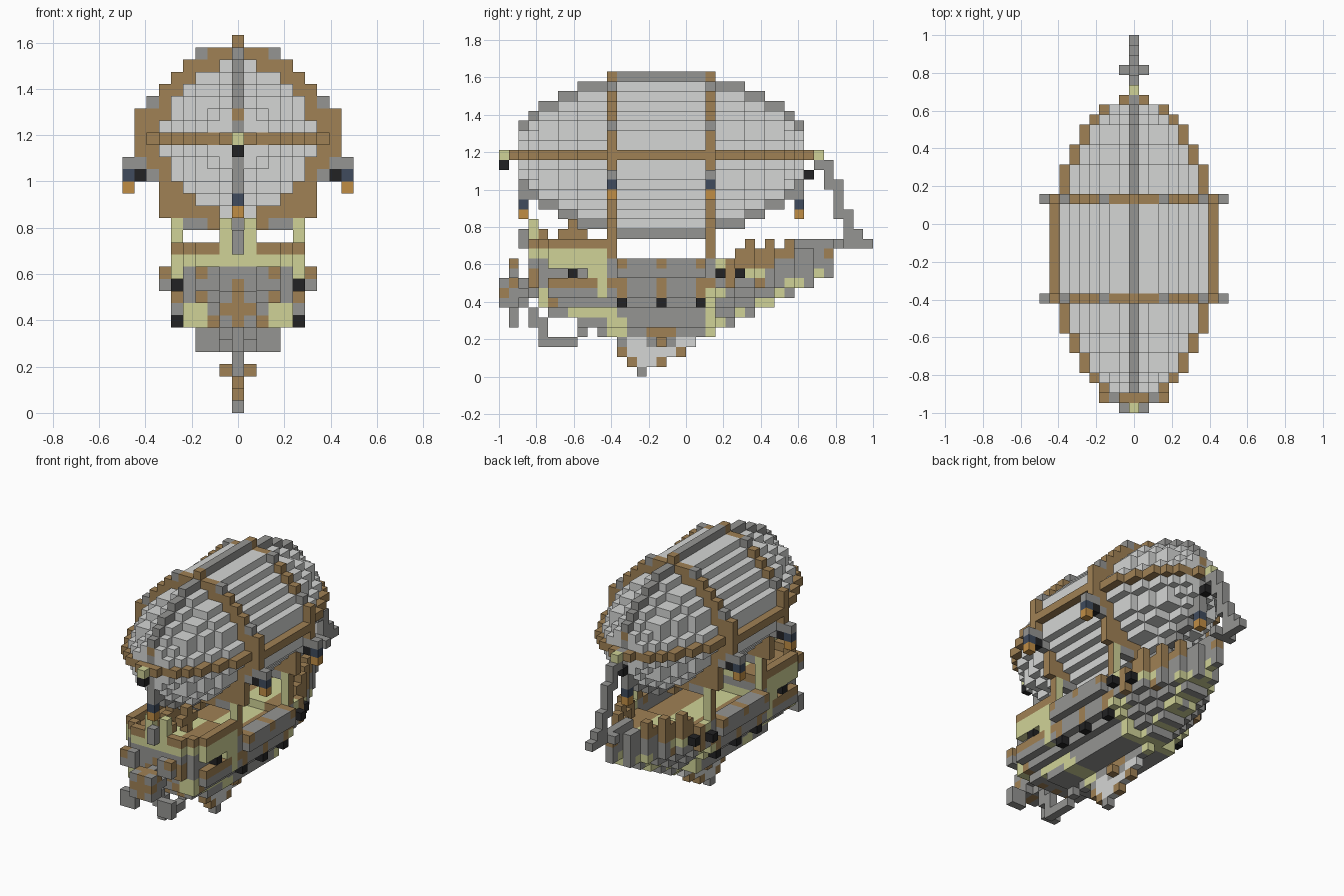
import bpy, bmesh
from mathutils import Vector

if "Cube" in bpy.data.objects:
    bpy.data.objects.remove(bpy.data.objects["Cube"], do_unlink=True)

U = 2 / 38          # edge of one block
MID = 16            # lengthwise centre of the balloon
AXIS = 22           # height of the balloon axis

COLOURS = {
    "canvas": (0.66, 0.67, 0.66), "stone": (0.30, 0.30, 0.29), "wood": (0.35, 0.22, 0.09),
    "pale_wood": (0.63, 0.65, 0.31), "coal": (0.016, 0.016, 0.017),
    "lamp_blue": (0.05, 0.07, 0.11), "lamp_glow": (0.53, 0.27, 0.06),
}
NAMES = list(COLOURS)
MATS = []
for name, rgb in COLOURS.items():
    m = bpy.data.materials.new(name)
    m.use_nodes = True
    m.diffuse_color = (*rgb, 1)
    bsdf = m.node_tree.nodes["Principled BSDF"]
    bsdf.inputs["Base Color"].default_value = (*rgb, 1)
    bsdf.inputs["Roughness"].default_value = 0.9
    MATS.append(m)

parts = {}          # part name -> blocks {(i, j, k): colour}; earlier parts win shared blocks


def part(name):
    parts[name] = {}
    return parts[name]


def put(cells, i, j, k, colour):
    """Set a block and its mirror image."""
    cells[i, j, k] = cells[-i, j, k] = colour


def build(name, cells, solid):
    """Mesh the faces of the blocks that no other block covers."""
    bm = bmesh.new()
    for cell, colour in cells.items():
        centre = Vector((cell[0], cell[1] - 18.5, cell[2] + 0.5))
        for axis in range(3):
            for s in (-1, 1):
                n = Vector((0, 0, 0))
                n[axis] = s
                if tuple(int(c + d) for c, d in zip(cell, n)) in solid:
                    continue
                a = Vector((0, 0, 0))
                a[(axis + 1) % 3] = 0.5
                b = n.cross(a)
                f = centre + n * 0.5
                face = bm.faces.new([bm.verts.new((f + p) * U) for p in (a + b, b - a, -a - b, a - b)])
                # Posts are pale on their front and back, dark on their sides
                shown = ("pale_wood" if axis == 1 else "wood") if colour == "post" else colour
                face.material_index = NAMES.index(shown)
    bmesh.ops.remove_doubles(bm, verts=bm.verts, dist=U / 100)
    me = bpy.data.meshes.new(name)
    bm.to_mesh(me)
    bm.free()
    for m in MATS:
        me.materials.append(m)
    bpy.context.collection.objects.link(bpy.data.objects.new(name, me))


def radius(j):
    """Balloon frame radius in blocks along the length."""
    d = abs(j - MID)
    for limit, r in ((5, 8), (8, 7), (10, 6), (12, 5), (13, 4), (14, 3), (15, 1)):
        if d <= limit:
            return r
    return 0


# Hanging lamps
lamps = part("hanging_lamps")
for j in (2, 30):
    for k, c in ((18, "stone"), (17, "lamp_blue"), (16, "lamp_glow")):
        lamps[0, j, k] = c
for j in (11, 21):
    for k, c in ((20, "stone"), (19, "lamp_blue"), (18, "lamp_glow")):
        put(lamps, 9, j, k, c)
    put(lamps, 8, j, 20, "stone")
    put(lamps, 8, j, 19, "coal")
lamps[0, 0, 21] = lamps[0, 31, 20] = "coal"

# Two octagonal frames with posts down to the ship
for label, j in (("front_frame", 11), ("back_frame", 21)):
    ring = part(label)
    for i in range(9):
        for k in range(-7, 8):
            if i + abs(k) <= 10:
                put(ring, i, j, AXIS + k, "stone" if i + abs(k) == 10 and i in (3, 7) else "wood")
    for k in (-8, 8):
        ring[0, j, AXIS + k] = "wood"
    for i, k in ((6, 17), (6, 16), (5, 16)):
        put(ring, i, j, k, "wood")
    put(ring, 4, j, 15, "stone")
    for k in range(12, 16):
        put(ring, 5, j, k, "post")

# Waist band and spine around the balloon
band, spine = part("waist_band"), part("balloon_spine")
for j in range(33):
    h = radius(j)
    for i in range(h + 1):
        put(band, i, j, AXIS, "wood")
    if h > 1:
        for k in range(1, h + 1):
            spine[0, j, AXIS + k] = spine[0, j, AXIS - k] = "wood" if h == 3 and k == 2 else "stone"
        for k in range(1, 3):
            spine[0, j, AXIS - k] = "stone"
for j in (0, 32):
    band[0, j, AXIS] = "pale_wood"
band[0, 31, AXIS] = "stone"

# Balloon canvas
canvas = part("balloon_canvas")
for j in range(2, 31):
    h = radius(j)
    for i in range(h):
        for k in range(1 - h, h):
            if i * i + k * k < (h - 0.7) ** 2 and i + abs(k) <= 9:
                put(canvas, i, j, AXIS + k, "canvas")

# Cannons along both sides
cannons = part("cannons")
for i, j, k in ((5, 12, 7), (5, 16, 7), (5, 20, 7), (5, 7, 10), (6, 22, 10), (5, 24, 10)):
    put(cannons, i, j, k, "coal")


# Ship hull: keel height and width along the length
def keel(j):
    if j < 11:
        return {10: 4, 9: 5, 8: 5, 4: 7, 3: 9}.get(j, 6)
    return 4 if j < 22 else 5 + (j - 22) // 2


def half_width(j, k):
    if j > 21:
        return max(0, min(5 - (j - 22) // 2, k - keel(j) + 1))
    if 11 < j < 21 and k in (10, 11):
        return 6
    w = {4: 0, 5: 3, 6: 3, 7: 4}.get(k, 5)
    return min(w, j, 4 if k == 10 and j < 9 else 5)


def front_colour(i, j, k):
    if k == 13:
        return "pale_wood" if j == 3 and i < 2 else "wood"
    if k > 10 or (k == 10 and j > 8) or (j == 10 and k > 7) or (k == 6 and j > 6) or (j == 4 and k < 9 and i > 2):
        return "pale_wood" if k != 11 or j > 3 and i > 4 else "stone"
    return "wood" if (k == 9 and j > 4) or (j < 6 and (i * 2 + k) % 5 < 2) else "stone"


def middle_colour(j, k):
    if j in (11, 21) or (j == 12 and k < 6):
        return "pale_wood" if k < (7 if j < 13 else 9) else "wood" if k == 9 else "stone"
    if (k == 4 and 15 <= j <= 17) or (j % 4 == 0 and k in (8, 9, 11)):
        return "wood"
    return "stone"


def back_colour(i, j, k):
    if (k == keel(j) and j % 2 == 0) or (i + j + 2 * k) % 7 == 0:
        return "pale_wood"
    return "wood" if (k > 10 and j < 28) or (j in (23, 26) and k > 8) else "stone"


hull = part("hull")
for j in range(3, 34):
    top = 13 if j < 11 else 11
    deck = 9 if 11 <= j <= 21 else top - 1
    for k in range(keel(j), top + 1):
        w = half_width(j, k)
        for i in range(w + 1):
            if k > deck and i < min(w, 5) and not (j == 3 and k == 13):
                continue
            if k == deck and i < w and j > 3:
                c = "pale_wood" if i < 2 else "wood"
            elif j < 11:
                c = front_colour(i, j, k)
            else:
                c = middle_colour(j, k) if j < 22 else back_colour(i, j, k)
            put(hull, i, j, k, c)

# Back deck railing
rail = part("back_railing")
for j in range(24, 32):
    w = half_width(j, 11)
    put(rail, w, j, 12, "wood" if j < 30 else "stone")
    if j in (25, 27, 29):
        put(rail, w, j, 13, "wood")

# Front deck fittings
fittings = part("front_deck_fittings")
fittings[0, 2, 13] = fittings[0, 2, 14] = "stone"
for k in (14, 15):
    put(fittings, 1, 3, k, "pale_wood")
for j, k in ((4, 14), (6, 14), (7, 13), (7, 14), (7, 15), (8, 14)):
    put(fittings, 1, j, k, "wood")

# Back boom and the rope up to the balloon
boom = part("boom")
for j in range(30, 38):
    boom[0, j, 13] = "stone"
    if j < 34:
        boom[0, j, 12] = "wood" if j == 33 else "stone"
put(boom, 1, 34, 13, "stone")
rope = part("rope")
for j, lo, hi in ((32, 21, 21), (33, 19, 21), (34, 16, 19), (35, 14, 16), (36, 14, 14)):
    for k in range(lo, hi + 1):
        rope[0, j, k] = "stone"

# Cross-bladed propeller with its shaft
prop = part("propeller")
for j in range(4):
    prop[0, j, 8] = "wood" if j == 0 else "stone"
for i in range(4):
    for k in range(-3, 4):
        a = abs(k)
        if i == a or (i, a) in ((2, 3), (3, 2)) or i + a == 1:
            put(prop, i, 1, 8 + k, "wood" if (i + k) % 4 == 2 or i == 0 else "stone")
        if i <= 1 and a <= 1 and i + a:
            put(prop, i, 0, 8 + k, "stone" if i == a else "wood")
        if i + a == 1:
            put(prop, i, 2, 8 + k, "stone")

# Guard loop below the propeller shaft
guard = part("propeller_guard")
for j, k in ((3, 6), (3, 5), (4, 5), (4, 4), (4, 3), (5, 3), (6, 3), (7, 3), (8, 4)):
    guard[0, j, k] = "stone"

# Keel fin
fin = part("keel_fin")
for k, first, last in ((0, 14, 14), (1, 13, 16), (2, 12, 18), (3, 12, 19)):
    for j in range(first, last + 1):
        fin[0, j, k] = "wood" if k in (1, 2) and j in (first, last) else "canvas"
fin[0, 14, 0] = fin[0, 12, 3] = fin[0, 15, 3] = fin[0, 17, 3] = "stone"
put(fin, 1, 16, 3, "wood")

# Mesh every part
solid = set()
for name, cells in parts.items():
    parts[name] = {c: v for c, v in cells.items() if c not in solid}
    solid |= set(cells)
for name, cells in parts.items():
    build(name, cells, solid)
